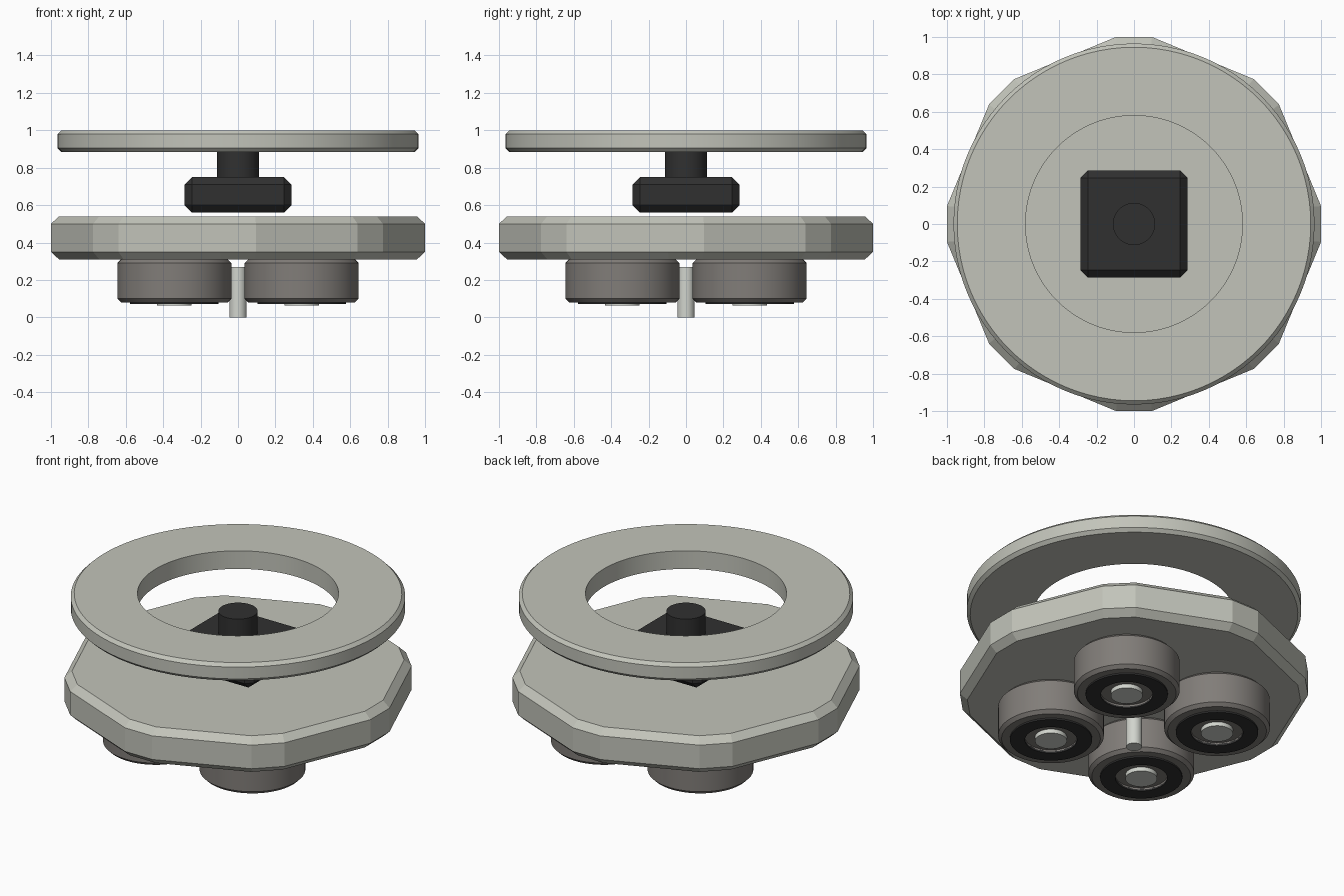
import bpy, bmesh, math

cube = bpy.data.objects.get("Cube")
if cube:
    bpy.data.objects.remove(cube, do_unlink=True)


def material(name, rgb):
    m = bpy.data.materials.new(name)
    m.use_nodes = True
    m.diffuse_color = (*rgb, 1)
    m.node_tree.nodes["Principled BSDF"].inputs["Base Color"].default_value = (*rgb, 1)
    return m


LIGHT = material("light grey", (0.54, 0.55, 0.49))
PALE = material("pale metal", (0.64, 0.66, 0.61))
BLACK = material("black", (0.03, 0.03, 0.03))
GREY = material("warm grey", (0.22, 0.205, 0.19))


def finish(bm, name, mat, location=(0, 0, 0), smooth=True):
    bmesh.ops.recalc_face_normals(bm, faces=bm.faces)
    mesh = bpy.data.meshes.new(name)
    bm.to_mesh(mesh)
    bm.free()
    mesh.materials.append(mat)
    ob = bpy.data.objects.new(name, mesh)
    ob.location = location
    bpy.context.collection.objects.link(ob)
    if smooth:
        bpy.ops.object.select_all(action="DESELECT")
        ob.select_set(True)
        bpy.context.view_layer.objects.active = ob
        bpy.ops.object.shade_smooth_by_angle(angle=math.radians(30))
    return ob


def lathe(name, profile, mat, location=(0, 0, 0), steps=64):
    """Spin a closed outline of (radius, height) points around z."""
    bm = bmesh.new()
    verts = [bm.verts.new((r, 0, z)) for r, z in profile]
    edges = [bm.edges.new((a, b)) for a, b in zip(verts, verts[1:] + verts[:1])
             if a.co.x > 0 or b.co.x > 0]
    bmesh.ops.spin(bm, geom=verts + edges, axis=(0, 0, 1), cent=(0, 0, 0),
                   angle=math.tau, steps=steps)
    bmesh.ops.remove_doubles(bm, verts=bm.verts, dist=0.0001)
    return finish(bm, name, mat, location)


def rod(name, radius, low, high, mat, location=(0, 0, 0)):
    return lathe(name, [(0, low), (radius, low), (radius, high), (0, high)], mat, location)


# Upper ring with chamfered rim
lathe("upper_ring", [(0.58, 0.885), (0.945, 0.885), (0.965, 0.905),
                     (0.965, 0.98), (0.945, 1.0), (0.58, 1.0)], LIGHT, steps=96)

# Chamfered block and its post
rod("post", 0.113, 0.74, 0.888, BLACK)
bm = bmesh.new()
bmesh.ops.create_cube(bm, size=1)
bmesh.ops.scale(bm, vec=(0.572, 0.572, 0.19), verts=bm.verts)
bmesh.ops.bevel(bm, geom=bm.edges[:], offset=0.04, segments=1, affect="EDGES")
finish(bm, "block", BLACK, (0, 0, 0.655), smooth=False)

# Main plate: octagon with cut corners and chamfered rims
corners = []
for i in range(8):
    a = math.tau * i / 8
    for side in (-0.096, 0.096):
        corners.append((math.cos(a) - side * math.sin(a), math.sin(a) + side * math.cos(a)))
bm = bmesh.new()
rows = [[bm.verts.new((x * s, y * s, z)) for x, y in corners]
        for s, z in ((0.957, 0.31), (1, 0.35), (1, 0.5), (0.957, 0.54))]
bm.faces.new(rows[0])
bm.faces.new(rows[-1])
for low, high in zip(rows, rows[1:]):
    for i in range(len(low)):
        j = (i + 1) % len(low)
        bm.faces.new((low[i], low[j], high[j], high[i]))
finish(bm, "main_plate", LIGHT, smooth=False)

# Four drums under the plate, each with a recessed hub and a pin
for x, x_name in ((-0.34, "right"), (0.34, "left")):
    for y, y_name in ((-0.34, "front"), (0.34, "back")):
        spot, tag = (x, y, 0), f"{y_name}_{x_name}"
        lathe("drum_" + tag, [(0, 0.09), (0.15, 0.09), (0.15, 0.08), (0.285, 0.08),
                              (0.305, 0.1), (0.305, 0.29), (0.285, 0.31), (0, 0.31)],
              GREY, spot)
        lathe("seal_" + tag, [(0.15, 0.07), (0.237, 0.07), (0.237, 0.085), (0.15, 0.085)],
              BLACK, spot)
        rod("pin_" + tag, 0.092, 0.064, 0.1, PALE, spot)

# Central pin
rod("central_pin", 0.046, 0, 0.27, PALE)
